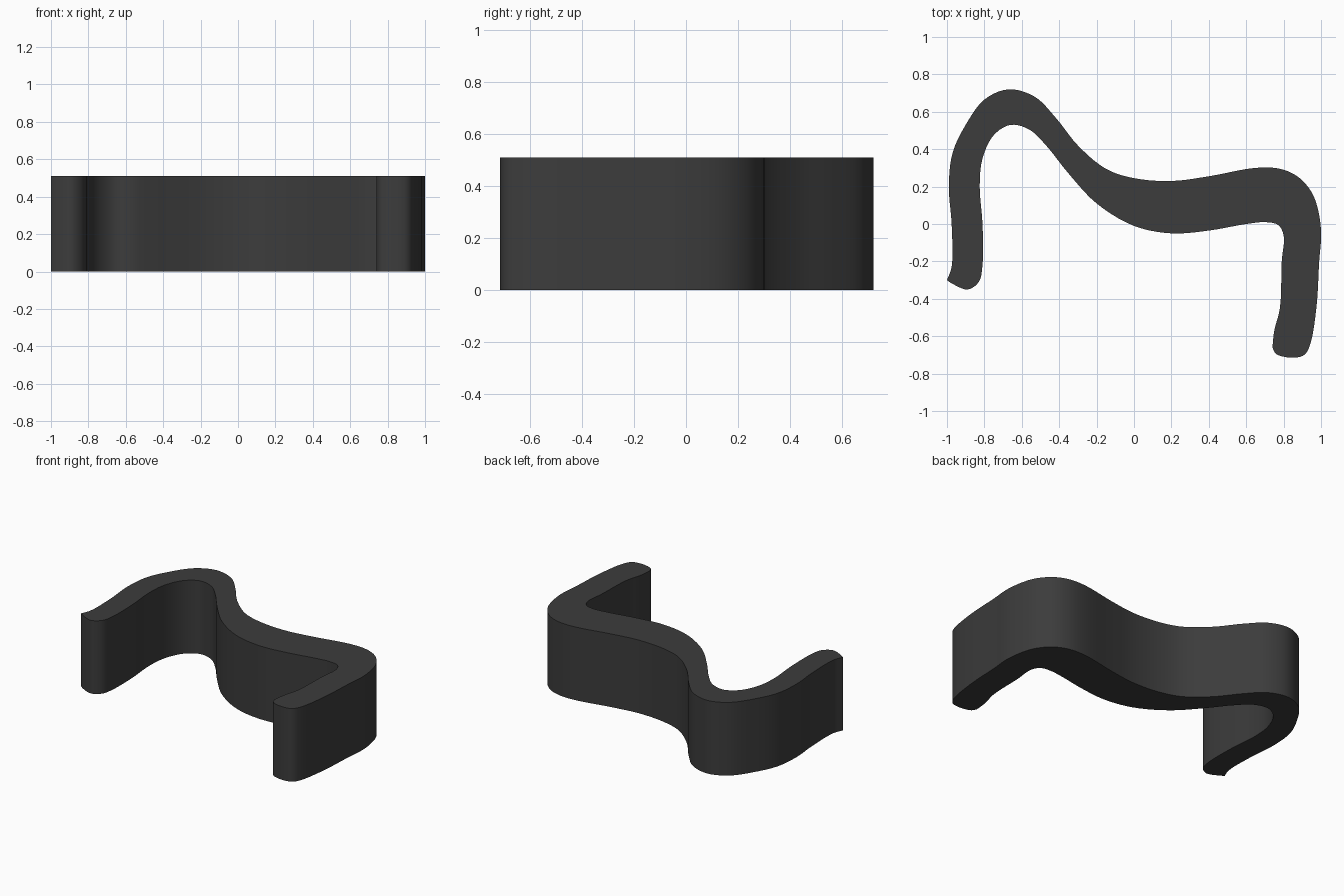
import bpy
import bmesh
import math
from mathutils import Vector

HEIGHT = 0.51
STEPS = 5

default_cube = bpy.data.objects.get("Cube")
if default_cube:
    bpy.data.objects.remove(default_cube, do_unlink=True)


def make_material(name, colour):
    material = bpy.data.materials.new(name)
    material.use_nodes = True
    material.diffuse_color = colour
    shader = material.node_tree.nodes["Principled BSDF"]
    shader.inputs["Base Color"].default_value = colour
    shader.inputs["Roughness"].default_value = 0.6
    return material


def smooth_path(points):
    """Open centripetal spline through the points, ending sharply at both ends."""
    points = [Vector(p) for p in points]
    padded = [2 * points[0] - points[1]] + points + [2 * points[-1] - points[-2]]
    path = []
    for a, b, c, d in zip(padded, padded[1:], padded[2:], padded[3:]):
        t1 = (b - a).length ** 0.5
        t2 = t1 + (c - b).length ** 0.5
        t3 = t2 + (d - c).length ** 0.5
        for i in range(STEPS):
            t = t1 + (t2 - t1) * i / STEPS
            ab = a.lerp(b, t / t1)
            bc = b.lerp(c, (t - t1) / (t2 - t1))
            cd = c.lerp(d, (t - t2) / (t3 - t2))
            abc = ab.lerp(bc, t / t2)
            bcd = bc.lerp(cd, (t - t1) / (t3 - t1))
            path.append(abc.lerp(bcd, (t - t1) / (t2 - t1)))
    return path


def extrude_outline(name, outline, height, material):
    """Solid with a flat top and bottom and smooth upright walls."""
    bm = bmesh.new()
    base = bm.faces.new([bm.verts.new((p.x, p.y, 0)) for p in outline])
    top = bmesh.ops.extrude_face_region(bm, geom=[base], use_keep_orig=True)
    raised = [g for g in top["geom"] if isinstance(g, bmesh.types.BMVert)]
    bmesh.ops.translate(bm, verts=raised, vec=(0, 0, height))
    bmesh.ops.recalc_face_normals(bm, faces=bm.faces)
    caps = [f for f in bm.faces if len(f.verts) > 4]
    bmesh.ops.triangulate(bm, faces=caps)
    mesh = bpy.data.meshes.new(name)
    bm.to_mesh(mesh)
    bm.free()
    mesh.materials.append(material)
    obj = bpy.data.objects.new(name, mesh)
    bpy.context.collection.objects.link(obj)
    bpy.ops.object.select_all(action="DESELECT")
    obj.select_set(True)
    bpy.context.view_layer.objects.active = obj
    bpy.ops.object.shade_smooth_by_angle(angle=math.radians(35))
    return obj


# Back edge, from the sharp heel of the right foot to that of the left foot
back_edge = [
    (-1, -.3), (-.975, -.23), (-.975, 0), (-.99, .2), (-.97, .38),
    (-.9, .53), (-.8, .665), (-.67, .72), (-.53, .68), (-.42, .57),
    (-.3, .42), (-.15, .295), (0, .245), (.2, .23), (.4, .255),
    (.65, .3), (.78, .295), (.88, .25), (.96, .15), (1, -.03),
    (.99, -.2), (.975, -.45), (.94, -.65), (.91, -.7), (.85, -.715),
    (.76, -.695), (.74, -.66),
]

# Front edge, from the left foot back round to the right foot
front_edge = [
    (.74, -.66), (.75, -.57), (.78, -.45), (.79, -.2), (.8, -.06),
    (.77, -.005), (.7, .01), (.6, 0), (.4, -.035), (.2, -.05),
    (0, -.01), (-.2, .11), (-.35, .27), (-.47, .42), (-.56, .505),
    (-.66, .53), (-.75, .475), (-.81, .35), (-.825, .2), (-.81, 0),
    (-.81, -.22), (-.83, -.31), (-.89, -.35), (-.97, -.32), (-1, -.3),
]

charcoal = make_material("charcoal plastic", (0.045, 0.045, 0.045, 1))
outline = smooth_path(back_edge) + smooth_path(front_edge)
extrude_outline("wavy_clip_body", outline, HEIGHT, charcoal)
